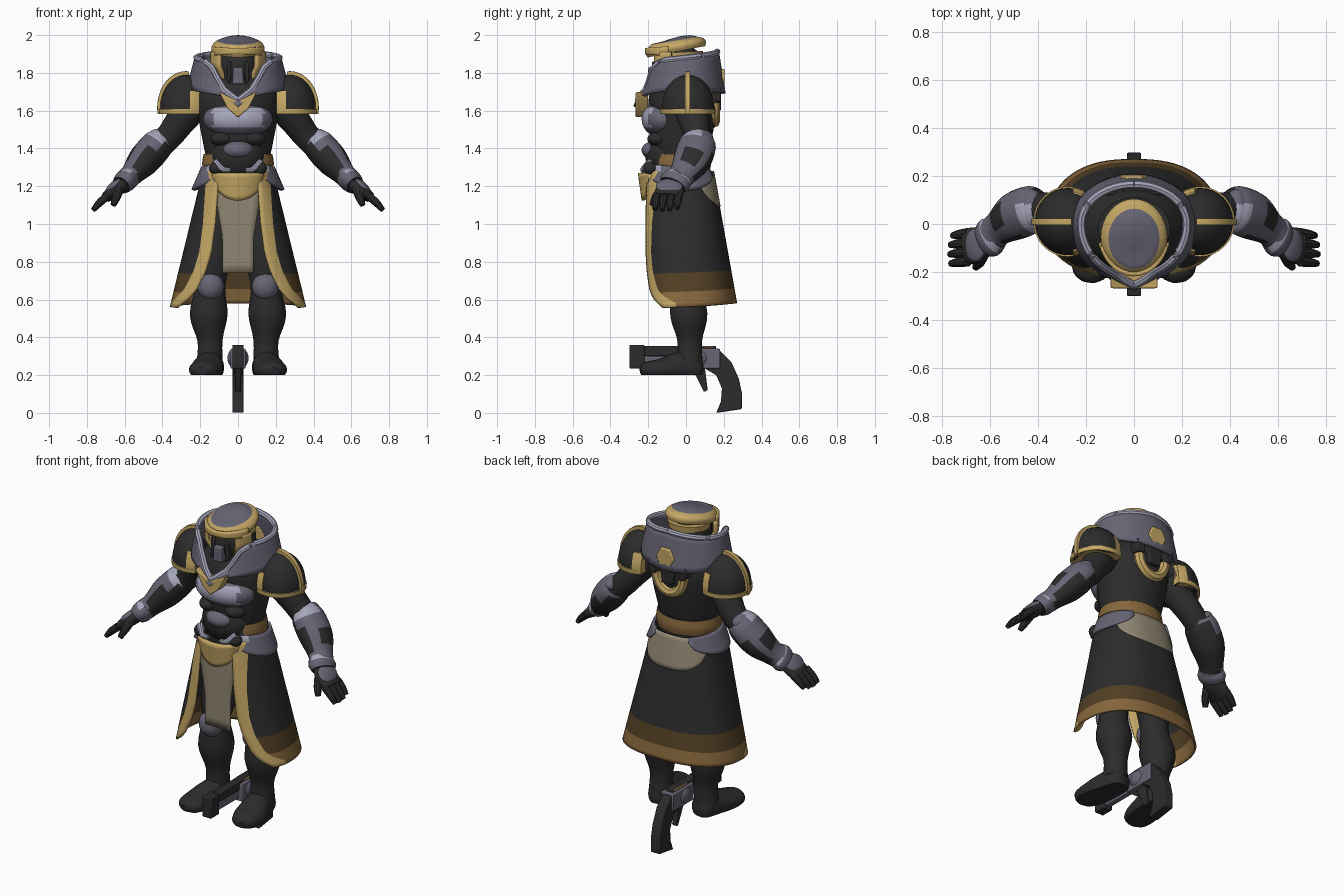
import bpy, bmesh
from math import sin, cos, pi, asin, sqrt
from mathutils import Vector, Matrix

cube = bpy.data.objects.get("Cube")
if cube:
    bpy.data.objects.remove(cube, do_unlink=True)
made = []

def material(name, *rgb):
    m = bpy.data.materials.new(name)
    m.use_nodes = True
    m.diffuse_color = (*rgb, 1)
    bsdf = m.node_tree.nodes["Principled BSDF"]
    bsdf.inputs["Base Color"].default_value = (*rgb, 1)
    bsdf.inputs["Roughness"].default_value = 0.7
    return m

BLACK = material("black cloth", .025, .025, .025)
STEEL = material("grey steel", .135, .13, .175)
LIGHT = material("light steel", .38, .38, .5)
GOLD = material("gold", .56, .39, .13)
BRONZE = material("bronze", .24, .135, .045)
BROWN = material("dark brown", .085, .05, .018)
BEIGE = material("beige", .28, .24, .17)

def lerp(a, b, t):
    return a + (b - a) * t

def table(x, pts):
    """Piecewise linear lookup."""
    for (x0, y0), (x1, y1) in zip(pts, pts[1:]):
        if x <= x1:
            return lerp(y0, y1, max(0, (x - x0) / (x1 - x0)))
    return pts[-1][1]

def finish(name, bm, mats, mirror=False, thick=0, bevel=0):
    bmesh.ops.recalc_face_normals(bm, faces=bm.faces)
    mesh = bpy.data.meshes.new(name)
    bm.to_mesh(mesh)
    bm.free()
    for m in mats:
        mesh.materials.append(m)
    ob = bpy.data.objects.new(name, mesh)
    bpy.context.collection.objects.link(ob)
    if mirror:
        ob.modifiers.new("mirror", "MIRROR").merge_threshold = .0005
    if thick:
        s = ob.modifiers.new("thickness", "SOLIDIFY")
        s.thickness, s.offset = thick, 0
    if bevel:
        b = ob.modifiers.new("bevel", "BEVEL")
        b.width, b.segments, b.limit_method = bevel, 2, "ANGLE"
    made.append(ob)

def clip(bm, cuts):
    """Keep the side each normal points away from, and close the cut."""
    for co, no in cuts:
        geom = bm.verts[:] + bm.edges[:] + bm.faces[:]
        cut = bmesh.ops.bisect_plane(bm, geom=geom, plane_co=co, plane_no=no, clear_outer=True)
        edges = [e for e in cut["geom_cut"] if isinstance(e, bmesh.types.BMEdge)]
        bmesh.ops.contextual_create(bm, geom=edges)

def ball(name, c, r, mats, cuts=(), rule=None, mirror=False, tilt=0):
    bm = bmesh.new()
    mw = Matrix.Translation(c) @ Matrix.Rotation(tilt, 4, "Y") @ Matrix.Diagonal((*r, 1))
    bmesh.ops.create_uvsphere(bm, u_segments=32, v_segments=20, radius=1, matrix=mw)
    clip(bm, cuts)
    for f in bm.faces:
        f.material_index = rule(f.calc_center_median()) if rule else 0
    finish(name, bm, mats, mirror)

def surface(name, fn, nu, nv, mats, rule=None, thick=.012, mirror=True):
    bm = bmesh.new()
    g = [[bm.verts.new(fn(i / nu, j / nv)) for j in range(nv + 1)] for i in range(nu + 1)]
    for i in range(nu):
        for j in range(nv):
            f = bm.faces.new((g[i][j], g[i + 1][j], g[i + 1][j + 1], g[i][j + 1]))
            if rule:
                f.material_index = rule((i + .5) / nu, (j + .5) / nv)
    finish(name, bm, mats, mirror, thick)

def tube(name, pts, mats, n=18, steps=4, rule=None, cuts=(), mirror=False):
    """Smooth tube through points (x, y, z, radius, second radius)."""
    P = [Vector(p if len(p) == 5 else (*p, p[3])) for p in pts]
    path = []
    for i in range(len(P) - 1):
        a, b, c, d = P[max(i - 1, 0)], P[i], P[i + 1], P[min(i + 2, len(P) - 1)]
        for k in range(steps):
            t = k / steps
            path.append(.5 * (2 * b + (c - a) * t + (2 * a - 5 * b + 4 * c - d) * t * t
                              + (3 * b - a - 3 * c + d) * t ** 3))
    path.append(P[-1])
    bm, rings = bmesh.new(), []
    for i, p in enumerate(path):
        t = Vector((path[min(i + 1, len(path) - 1)] - path[max(i - 1, 0)])[:3]).normalized()
        ref = Vector((0, 0, 1)) if abs(t.y) > .8 else Vector((0, 1, 0))
        a = ref.cross(t).normalized()
        b = t.cross(a)
        rings.append([bm.verts.new(Vector(p[:3]) + a * p[3] * cos(2 * pi * k / n)
                                   + b * p[4] * sin(2 * pi * k / n)) for k in range(n)])
    for i in range(len(rings) - 1):
        for k in range(n):
            q = (k + 1) % n
            f = bm.faces.new((rings[i][k], rings[i][q], rings[i + 1][q], rings[i + 1][k]))
            if rule:
                f.material_index = rule(i / (len(rings) - 1), 2 * pi * (k + .5) / n)
    for end in (rings[0], rings[-1]):
        bm.faces.new(end).material_index = len(mats) - 1
    clip(bm, cuts)
    finish(name, bm, mats, mirror)

def prism(name, pts, lo, hi, mat, axis="y", mirror=False, bevel=.006):
    """Outline in xz (axis y) or yz (axis x), extruded from lo to hi."""
    bm = bmesh.new()
    put = (lambda p, d: (p[0], d, p[1])) if axis == "y" else (lambda p, d: (d, p[0], p[1]))
    f = bm.faces.new([bm.verts.new(put(p, lo)) for p in pts])
    ext = bmesh.ops.extrude_face_region(bm, geom=[f])
    move = Vector(put((0, 0), hi - lo))
    bmesh.ops.translate(bm, vec=move, verts=[v for v in ext["geom"] if isinstance(v, bmesh.types.BMVert)])
    finish(name, bm, [mat], mirror, bevel=bevel)

def block(name, y0, y1, z0, z1, half, mat):
    prism(name, [(y0, z0), (y1, z0), (y1, z1), (y0, z1)], -half, half, mat, "x")

# Legs, knee pads and boots
tube("leg", [(.1, .02, 1.2, .09), (.13, .01, .85, .1), (.145, 0, .68, .078), (.155, .015, .52, .1),
             (.148, .02, .38, .066), (.15, .02, .26, .07)], [BLACK], mirror=True)
ball("knee_pad", (.145, -.05, .67), (.07, .06, .075), [STEEL], mirror=True)
tube("boot", [(.135, .085, .24, .03, .03), (.14, .06, .24, .065, .07), (.152, -.03, .24, .078, .085),
              (.17, -.13, .23, .09, .058), (.185, -.21, .225, .07, .045), (.19, -.24, .22, .03, .02)],
     [BLACK], cuts=[((0, 0, .2), (0, 0, -1))], mirror=True)

# Open coat skirt with trimmed front edge and banded hem
def skirt_point(u, v):
    z = lerp(1.28, .555, v)
    rx, back = lerp(.18, .355, v), lerp(.14, .265, v)
    edge = table(-z, [(-1.28, .1), (-1, .12), (-.85, .14), (-.75, .17), (-.65, .22), (-.6, .265), (-.56, .32)])
    ang = lambda x: asin(min(1, x / rx) ** 1.25)
    a0, a1 = ang(edge), ang(min(edge + .062, rx * .99))
    t = lerp(a0, a1, u * 10) if u < .1 else lerp(a1, pi, (u - .1) / .9)
    y = -.225 * cos(t) ** .8 if cos(t) > 0 else back * (-cos(t)) ** .9
    return rx * max(0, sin(t)) ** .8, y, z + .025 * v * ((1 - cos(t)) / 2) ** 2

def apron_point(u, v):
    x, y, z = skirt_point(lerp(.5, 1, u), v * .27 * sqrt(1 - (1 - u) ** 2) + .001)
    return x * 1.02, y * 1.03, z

surface("coat_skirt", skirt_point, 30, 36, [BLACK, GOLD, BRONZE, BROWN],
        lambda u, v: 1 if u < .1 else 2 if v > 32 / 36 else 3 if v > .75 else 0)
surface("back_apron", apron_point, 16, 8, [BEIGE], thick=.009)
surface("front_tabard", lambda u, v: (u * lerp(.135, .082, min(1, v * 1.6)), -.19, lerp(1.24, .74, v)),
        3, 10, [BEIGE], thick=.015)

# Torso, belt and front armour
tube("torso", [(0, -.02, 1.18, .16, .13), (0, -.03, 1.32, .165, .14), (0, -.03, 1.43, .185, .16),
               (0, -.02, 1.57, .21, .175), (0, -.02, 1.68, .21, .175), (0, -.02, 1.78, .15, .13)], [BLACK], n=28)
tube("belt", [(0, -.03, 1.28, .182, .155), (0, -.03, 1.32, .19, .162), (0, -.03, 1.37, .182, .155)],
     [BRONZE, BLACK], n=32, rule=lambda u, a: int(sin(a) < -.68))
ball("abdomen_core", (0, -.1, 1.36), (.145, .115, .13), [BLACK])
ball("chest_plate", (0, -.12, 1.555), (.185, .115, .1), [STEEL, LIGHT],
     rule=lambda c: int(1.515 < c.z < 1.615 and abs(c.x) < .135 and c.y < -.16))
ball("abdomen_plate", (0, -.16, 1.39), (.085, .075, .052), [STEEL])
ball("rib_plate", (.085, -.14, 1.45), (.06, .065, .04), [BLACK], mirror=True)
ball("belt_knob", (.118, -.19, 1.295), (.035, .035, .035), [BLACK], mirror=True)
tube("belt_strap", [(.04, -.225, 1.285, .012), (.08, -.225, 1.29, .016), (.12, -.19, 1.33, .018)],
     [LIGHT], n=10, mirror=True)
surface("belt_crest", lambda u, v: (.13 * u, -.245 + .05 * u * u + .02 * v,
                                    1.27 - v * .145 * sqrt(max(.01, 1 - u * u))), 10, 6, [GOLD], thick=.02)

# Hip plates flare downwards and wrap around the sides
def hip_point(u, v):
    t = lerp(.5, 2.5, u)
    side = sin(pi * u) ** .5
    r = lerp(.188, .24, v * side)
    return r * sin(t), -.02 - lerp(.19, .21, v) * cos(t) * .95, lerp(1.315, 1.285 - .09 * side, v) - .03 * u

surface("hip_plate", hip_point, 18, 6, [STEEL, LIGHT], lambda u, v: int(u < .25 and v < .34), thick=.016)

# Chevron hanging under the collar
prism("chest_chevron", [(-.1, 1.7), (-.055, 1.61), (0, 1.565), (.055, 1.61), (.1, 1.7), (0, 1.65)],
      -.268, -.2, GOLD)

# Flared collar, lower at the front, with a light rim
def collar_point(u, v):
    t = u * pi
    top = table(t, [(0, 1.655), (.33, 1.71), (.5, 1.765), (.68, 1.83), (.95, 1.865), (1.6, 1.88), (pi, 1.912)])
    low = table(t, [(0, 1.62), (.35, 1.68), (1, 1.7), (1.6, 1.75), (2.3, 1.7), (pi, 1.69)])
    r = lerp(.22, .255, v)
    front = lerp(.22, .235, v) + .035 * max(0, 1 - t / .4)
    y = -front * cos(t) if t < pi / 2 else -lerp(.165, .2, v) * cos(t)
    return r * sin(t), y, lerp(top, low, v)

surface("collar", collar_point, 28, 6, [STEEL], thick=.02)
tube("collar_rim", [(*collar_point(i / 28, 0), .017) for i in range(29)], [LIGHT], n=8, steps=1, mirror=True)

# Back ornaments
hexagon = [(.06 * sin(k * pi / 3 + pi / 6), 1.765 + .064 * cos(k * pi / 3 + pi / 6)) for k in range(6)]
prism("back_badge", hexagon, .165, .204, GOLD)
tube("back_ring", [(.09 * cos(a * pi / 10), .15, 1.645 - .105 * sin(a * pi / 10), .029) for a in range(11)],
     [GOLD], n=8, steps=1)
prism("back_vent", [(-.05, 1.72), (-.035, 1.6), (.035, 1.6), (.05, 1.72)], .13, .185, BLACK)
prism("back_bracket", [(.07, 1.72), (.08, 1.64), (.12, 1.65), (.13, 1.72)], .12, .185, BLACK, mirror=True)

# Helmet: tilted cap with gold edge, lower band, curved face frame
ball("head", (0, -.04, 1.82), (.115, .135, .14), [BLACK])
tube("helmet_cap", [(0, -.05, 1.912, .128, .155), (0, -.055, 1.937, .139, .162), (0, -.06, 1.96, .122, .142),
                    (0, -.063, 1.977, .085, .105), (0, -.065, 1.985, .02, .025)], [GOLD, STEEL], n=32,
     rule=lambda u, a: int(u > .58))
tube("helmet_band", [(0, -.03, 1.875, .115, .115), (0, -.032, 1.91, .122, .122)], [GOLD], n=28,
     cuts=[((0, -.1, 0), (0, -1, 0))])
surface("brow", lambda u, v: (.137 * sin(1.3 * u), -.05 - .158 * cos(1.3 * u),
                              lerp(1.93 + .01 * u, 1.9 - .01 * u, v)), 10, 3, [GOLD], thick=.02)

def cheek_point(u, v):
    t, r = lerp(.72, 1.4, u), lerp(1, .72, max(0, v - .5) * 2)
    return .14 * r * sin(t), -.05 - .15 * r * cos(t), lerp(1.91, 1.76 + .03 * u, v)

surface("cheek_guard", cheek_point, 5, 8, [GOLD], thick=.02)
prism("mouth_guard", [(-.03, 1.74), (.03, 1.74), (.025, 1.83), (-.025, 1.83)], -.2, -.12, STEEL)
prism("breather", [(.04, 1.74), (.06, 1.76), (.055, 1.86), (.035, 1.86)], -.18, -.1, BLACK, mirror=True)

# Pauldrons: dome, rib, lower rim and inner band
def pauldron(name, grow, mat, cuts):
    base = [((0, 0, 1.583), (0, 0, -1)), ((.205, 0, 0), (-1, 0, 0))]
    ball(name, (.275, .01, 1.615), (.138 * grow, .14 * grow, .175 * grow), [mat], base + cuts, mirror=True)

pauldron("pauldron", 1, BLACK, [])
pauldron("pauldron_rib", 1.11, GOLD, [((0, .022, 0), (0, 1, 0)), ((0, -.004, 0), (0, -1, 0)),
                                      ((.26, 0, 0), (-1, 0, 0))])
pauldron("pauldron_rim", 1.05, GOLD, [((0, 0, 1.608), (0, 0, 1))])
pauldron("pauldron_band", 1.04, GOLD, [((.255, 0, 0), (1, 0, 0)), ((0, 0, 1.705), (0, 0, 1))])

# Arms and armoured forearms
tube("upper_arm", [(.22, .01, 1.64, .085), (.3, .04, 1.55, .08), (.36, .06, 1.47, .072), (.43, .06, 1.4, .07)],
     [BLACK], mirror=True)

def forearm_rule(u, a):
    under = cos(a) > .2 and .12 < u < .85
    side_patch = .35 < u < .78 and cos(a) > -.5
    outer_patch = .45 < u < .65 and -.35 < sin(a) < .6
    if under or side_patch or outer_patch:
        return 2
    return int(u < .25 and sin(a) < .3)

tube("forearm", [(.4, .07, 1.45, .07, .08), (.43, .06, 1.415, .085, .1), (.5, .03, 1.335, .085, .1),
                 (.56, -.015, 1.265, .062, .075), (.59, -.045, 1.235, .06, .07)],
     [STEEL, LIGHT, BLACK], n=28, steps=6, rule=forearm_rule, mirror=True)
ball("elbow_pad", (.425, .065, 1.455), (.045, .08, .05), [STEEL, LIGHT], mirror=True, tilt=.8,
     rule=lambda c: int(c.y < .08))
tube("wrist_cuff", [(.575, -.035, 1.25, .055, .07), (.6, -.055, 1.225, .06, .085), (.62, -.07, 1.205, .05, .075)],
     [STEEL, LIGHT, BLACK], mirror=True, rule=lambda u, a: int(u < .3 and cos(a) < -.3))

# Hands
tube("palm", [(.6, -.06, 1.22, .035, .055), (.65, -.085, 1.18, .038, .075), (.7, -.095, 1.14, .028, .075)],
     [BLACK], mirror=True)
ball("hand_plate", (.66, -.088, 1.2), (.055, .07, .022), [STEEL], mirror=True, tilt=.75)
for i, reach in enumerate((.95, 1, .97, .85)):
    y = -.155 + .039 * i
    tube(f"finger_{i + 1}", [(.69, y, 1.15, .022), (.69 + .045 * reach, y - .006, 1.15 - .04 * reach, .02),
                             (.69 + .078 * reach, y - .01, 1.15 - .078 * reach, .013)], [BLACK], n=10, mirror=True)
tube("thumb", [(.63, -.125, 1.185, .027), (.645, -.16, 1.14, .023), (.66, -.18, 1.1, .015)],
     [BLACK], n=10, mirror=True)

# Sidearm below the figure
block("gun_muzzle", -.3, -.22, .235, .36, .03, BLACK)
block("gun_barrel", -.23, .16, .3, .355, .024, BLACK)
block("gun_underbarrel", -.23, .0, .25, .3, .018, STEEL)
block("gun_receiver", -.02, .18, .235, .34, .04, STEEL)
block("gun_top_plate", .02, .15, .34, .352, .03, BRONZE)
ball("gun_drum", (0, .06, .29), (.056, .07, .06), [STEEL])
prism("gun_grip", [(.1, .3), (.18, .33), (.24, .27), (.28, .18), (.297, .1), (.295, .02), (.16, 0), (.185, .06),
                   (.19, .13), (.16, .2), (.1, .235)], -.03, .03, BLACK, "x")
prism("gun_trigger", [(.03, .24), (.095, .11), (.115, .12), (.1, .24)], -.015, .015, BLACK, "x")

# Smooth shading with sharp edges kept
bpy.ops.object.select_all(action="DESELECT")
for ob in made:
    ob.select_set(True)
bpy.context.view_layer.objects.active = made[0]
bpy.ops.object.shade_smooth_by_angle(angle=.6)
